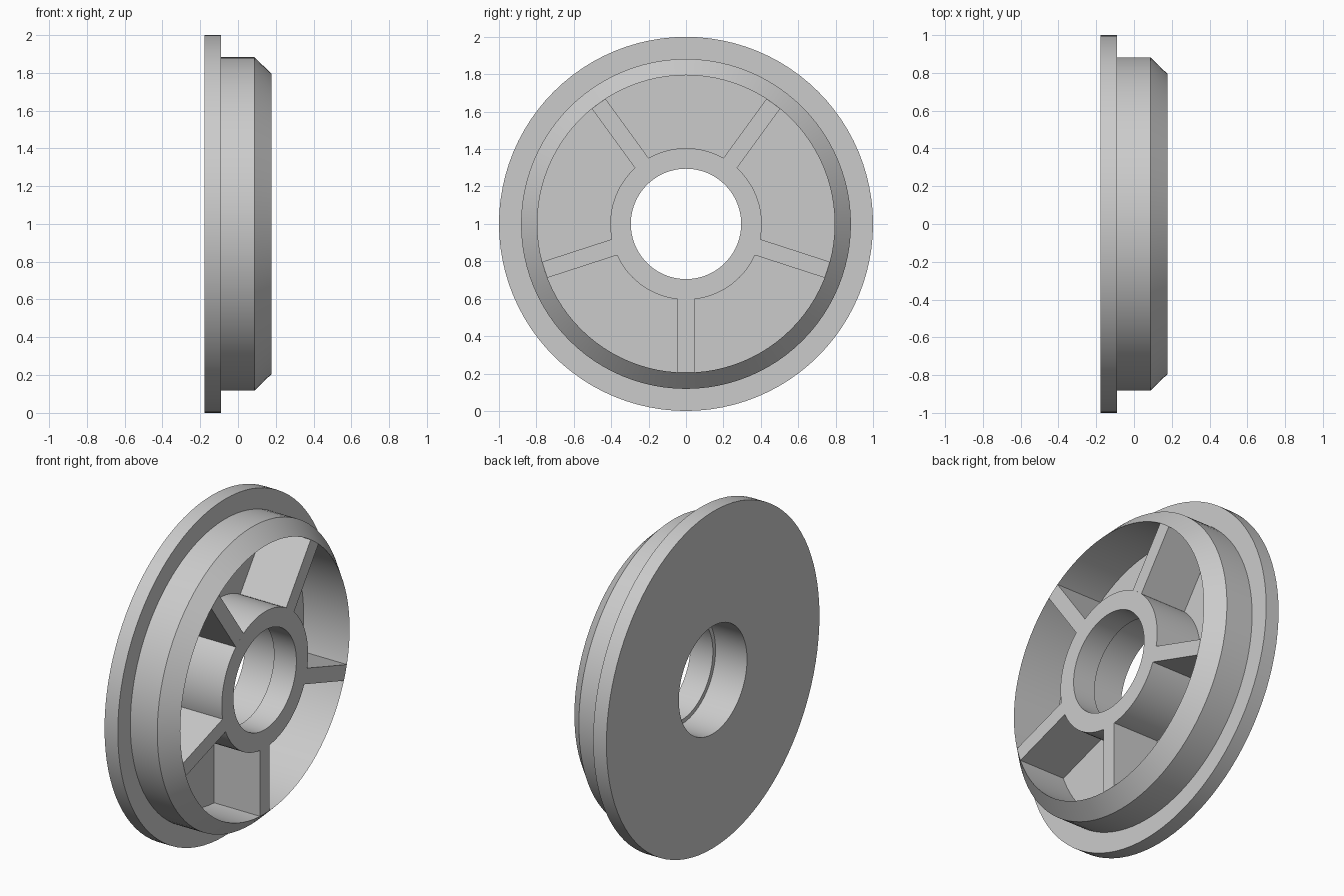
import bpy, bmesh, math
from mathutils import Vector, Matrix

cube = bpy.data.objects.get("Cube")
if cube:
    bpy.data.objects.remove(cube, do_unlink=True)

grey = bpy.data.materials.new("plain grey")
grey.use_nodes = True
colour = (0.6, 0.6, 0.6, 1)
grey.diffuse_color = colour
grey.node_tree.nodes["Principled BSDF"].inputs["Base Color"].default_value = colour

SEGMENTS = 96
HALF = 0.177                      # half the thickness along x
FLOOR, STEP = -0.125, 0.03        # pocket floor and bore step
RIM, HUB, BORE, COUNTERBORE = 0.795, 0.405, 0.295, 0.32
RIB = 0.045                       # half the rib width


def finish(name, bm, smooth=True):
    bmesh.ops.recalc_face_normals(bm, faces=bm.faces)
    mesh = bpy.data.meshes.new(name)
    bm.to_mesh(mesh)
    bm.free()
    mesh.materials.append(grey)
    ob = bpy.data.objects.new(name, mesh)
    bpy.context.collection.objects.link(ob)
    ob.location.z = 1
    if smooth:
        bpy.ops.object.select_all(action="DESELECT")
        ob.select_set(True)
        bpy.context.view_layer.objects.active = ob
        bpy.ops.object.shade_smooth_by_angle(angle=math.radians(25))
    return ob


# Flanged wheel body: one closed (x, radius) profile turned about the x axis
profile = [
    (-HALF, COUNTERBORE), (-HALF, 1), (-0.09, 1), (-0.09, 0.882),
    (0.087, 0.882), (HALF, RIM), (FLOOR, RIM), (FLOOR, HUB),
    (HALF, HUB), (HALF, BORE), (STEP, BORE), (STEP, COUNTERBORE),
]
bm = bmesh.new()
rings = []
for i in range(SEGMENTS):
    a = 2 * math.pi * i / SEGMENTS
    rings.append([bm.verts.new((x, r * math.cos(a), r * math.sin(a)))
                  for x, r in profile])
for i, ring in enumerate(rings):
    after = rings[(i + 1) % SEGMENTS]
    for j in range(len(profile)):
        k = (j + 1) % len(profile)
        bm.faces.new((ring[j], ring[k], after[k], after[j]))
finish("wheel_body", bm)


# Ribs: outline fitted between the hub and the rim, extruded from the floor
def chord(radius):
    return math.sqrt(radius ** 2 - RIB ** 2)


outline = [(chord(HUB), -RIB), (chord(RIM), -RIB), (RIM, 0),
           (chord(RIM), RIB), (chord(HUB), RIB), (HUB, 0)]
for n in range(5):
    turn = Matrix.Rotation(math.radians(72 * n - 90), 4, "X")
    bm = bmesh.new()
    face = bm.faces.new([bm.verts.new((FLOOR, u, v)) for u, v in outline])
    top = bmesh.ops.extrude_face_region(bm, geom=[face])["geom"]
    bmesh.ops.translate(bm, vec=Vector((HALF - FLOOR, 0, 0)),
                        verts=[g for g in top if isinstance(g, bmesh.types.BMVert)])
    bm.transform(turn)
    finish(f"rib_{n + 1}", bm, smooth=False)
